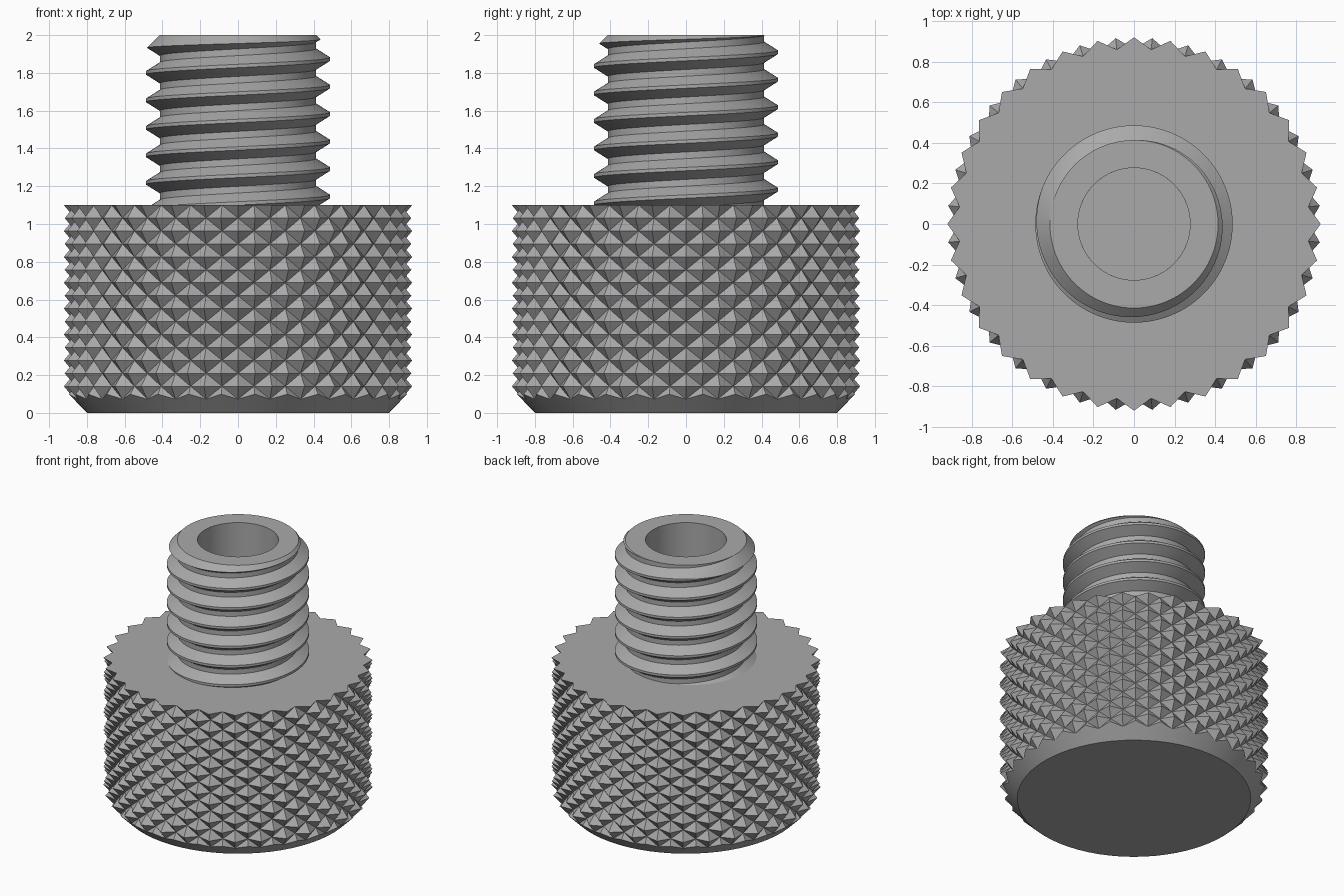
import bpy, bmesh, math

if "Cube" in bpy.data.objects:
    bpy.data.objects.remove(bpy.data.objects["Cube"])

steel = bpy.data.materials.new("steel_grey")
steel.diffuse_color = (0.40, 0.40, 0.40, 1)
steel.use_nodes = True
steel.node_tree.nodes["Principled BSDF"].inputs["Base Color"].default_value = steel.diffuse_color


def make_object(name, bm):
    bmesh.ops.recalc_face_normals(bm, faces=bm.faces)
    mesh = bpy.data.meshes.new(name)
    bm.to_mesh(mesh)
    bm.free()
    mesh.materials.append(steel)
    obj = bpy.data.objects.new(name, mesh)
    bpy.context.collection.objects.link(obj)
    return obj


def ring(bm, r, z, n):
    return [bm.verts.new((r * math.cos(2 * math.pi * i / n),
                          r * math.sin(2 * math.pi * i / n), z)) for i in range(n)]


def bridge(bm, a, b):
    n = len(a)
    for i in range(n):
        bm.faces.new((a[i], a[(i + 1) % n], b[(i + 1) % n], b[i]))


def smooth(obj):
    bpy.ops.object.select_all(action='DESELECT')
    obj.select_set(True)
    bpy.context.view_layer.objects.active = obj
    bpy.ops.object.shade_smooth_by_angle(angle=math.radians(20))


# Knurled knob: staggered pyramids between peak and valley radii
N, ROWS = 64, 15
TOP, STEP = 1.1, 0.0685
PEAK, VALLEY = 0.922, 0.865
HOLE_R, HOLE_FLOOR = 0.277, 0.5
bm = bmesh.new()
rows = []
for j in range(ROWS + 1):
    verts = ring(bm, 1, TOP - STEP * j, N)
    for i, v in enumerate(verts):
        r = PEAK if (i + j) % 2 == 0 else VALLEY
        if j == ROWS and r == PEAK:      # lowest peaks trimmed by the chamfer
            r, v.co.z = 0.899, 0.099
        v.co.x *= r
        v.co.y *= r
    rows.append(verts)
for j in range(ROWS):
    for i in range(N):
        k = (i + 1) % N
        a, b, c, d = rows[j][i], rows[j][k], rows[j + 1][k], rows[j + 1][i]
        if (i + j) % 2 == 0:             # valleys lie on b-d
            tris = ((a, b, d), (b, c, d))
        else:                            # valleys lie on a-c
            tris = ((a, b, c), (a, c, d))
        for t in tris:
            bm.faces.new(t)
# Bottom chamfer and base
base = ring(bm, 0.8, 0, N)
bridge(bm, rows[-1], base)
bm.faces.new(base)
# Flat top with the bore running down into the knob
bore_top = ring(bm, HOLE_R, TOP, N)
bore_low = ring(bm, HOLE_R, HOLE_FLOOR, N)
bridge(bm, rows[0], bore_top)
bridge(bm, bore_top, bore_low)
bm.faces.new(bore_low)
knob = make_object("knurled_knob", bm)
smooth(knob)

# Threaded stud: right-handed helical ridge
SEG, PITCH, PHASE = 128, 0.1455, 1.873
MAJOR, MINOR = 0.487, 0.414
PROFILE = [(-0.009, MAJOR), (0.009, MAJOR), (0.055, MINOR), (0.0905, MINOR)]
Z_LOW, Z_HIGH = 0.85, 2.25
bm = bmesh.new()
cols = []
for i in range(SEG):
    t = 2 * math.pi * i / SEG
    col = []
    for turn in range(-10, 6):
        for dz, r in PROFILE:
            z = PHASE + PITCH * (turn + i / SEG) + dz
            if not Z_LOW < z < Z_HIGH:
                z, r = min(max(z, Z_LOW), Z_HIGH), MINOR
            col.append(bm.verts.new((r * math.cos(t), r * math.sin(t), z)))
    cols.append(col)
for i in range(SEG):
    a, b = cols[i], cols[(i + 1) % SEG]
    shift = len(PROFILE) if i == SEG - 1 else 0   # last column joins one turn up
    for k in range(len(a) - 1 - shift):
        bm.faces.new((a[k], b[k + shift], b[k + 1 + shift], a[k + 1]))
bmesh.ops.remove_doubles(bm, verts=bm.verts, dist=1e-5)
bmesh.ops.holes_fill(bm, edges=[e for e in bm.edges if e.is_boundary], sides=0)
bmesh.ops.triangulate(bm, faces=bm.faces)
stud = make_object("threaded_stud", bm)

# Trimming sleeve: chamfered end and bore
bm = bmesh.new()
sleeve = [(HOLE_R, TOP), (0.55, TOP), (0.55, 1.865), (0.415, 2.0), (HOLE_R, 2.0)]
loops = [ring(bm, r, z, SEG) for r, z in sleeve]
for k in range(len(loops)):
    bridge(bm, loops[k], loops[(k + 1) % len(loops)])
cutter = make_object("stud_trim_helper", bm)
cutter.hide_render = True

mod = stud.modifiers.new("trim", 'BOOLEAN')
mod.operation, mod.solver, mod.object = 'INTERSECT', 'EXACT', cutter
bpy.ops.object.select_all(action='DESELECT')
stud.select_set(True)
bpy.context.view_layer.objects.active = stud
bpy.ops.object.modifier_apply(modifier=mod.name)
bpy.data.objects.remove(cutter)
smooth(stud)
